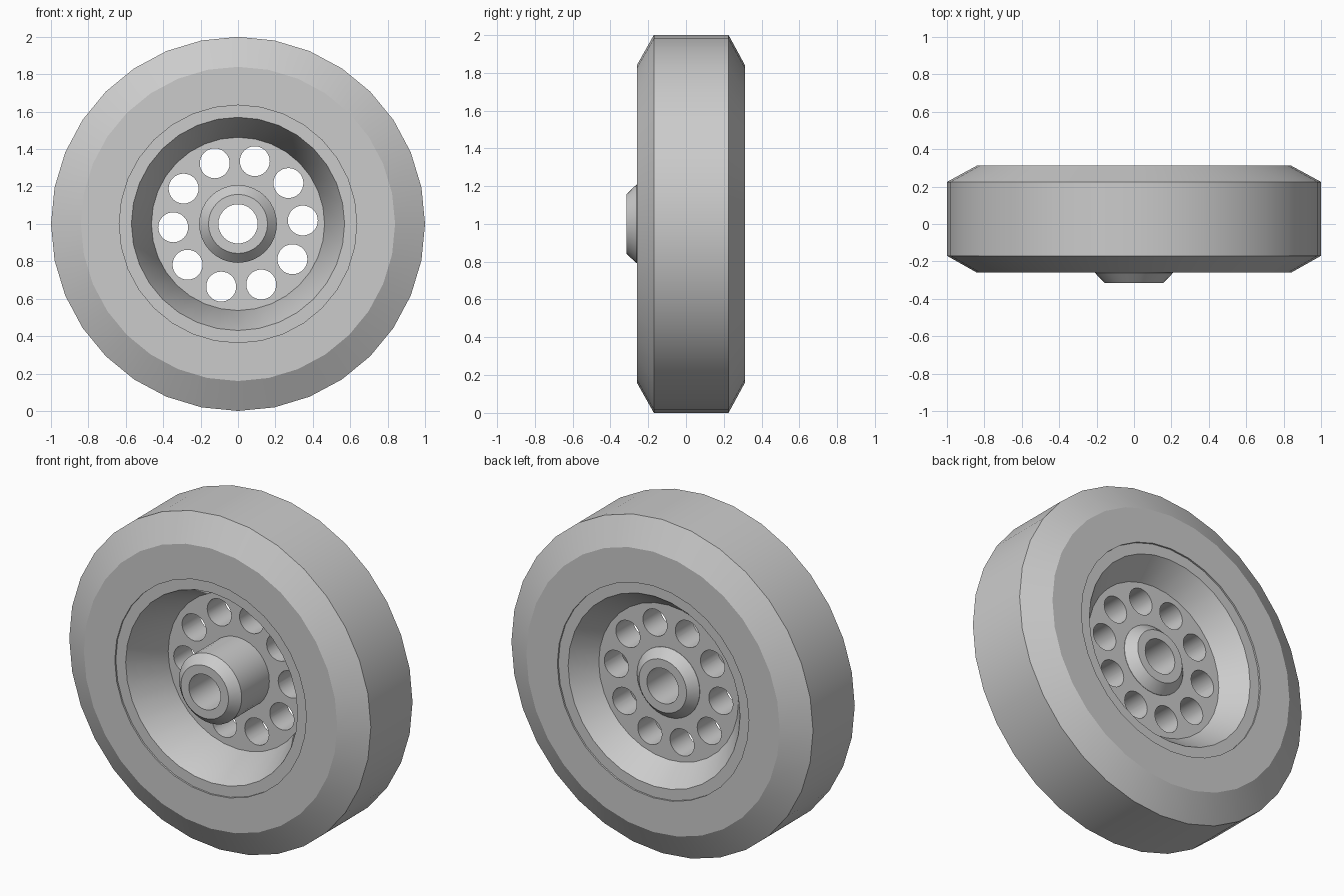
import bpy, bmesh
from math import cos, sin, pi, radians
from mathutils import Matrix, Vector

if "Cube" in bpy.data.objects:
    bpy.data.objects.remove(bpy.data.objects["Cube"])

SEGMENTS = 32
AXLE_Z = 1.0

grey = bpy.data.materials.new("plain grey")
grey.use_nodes = True
grey.diffuse_color = (0.6, 0.6, 0.6, 1)
bsdf = next(n for n in grey.node_tree.nodes if n.type == 'BSDF_PRINCIPLED')
bsdf.inputs["Base Color"].default_value = (0.6, 0.6, 0.6, 1)


def make_object(name, bm):
    bmesh.ops.recalc_face_normals(bm, faces=bm.faces)
    mesh = bpy.data.meshes.new(name)
    bm.to_mesh(mesh)
    bm.free()
    mesh.materials.append(grey)
    obj = bpy.data.objects.new(name, mesh)
    bpy.context.collection.objects.link(obj)
    return obj


def lathe(name, profile):
    """Spin a closed (radius, y) profile around the axle."""
    bm = bmesh.new()
    rings = []
    for i in range(SEGMENTS):
        a = 2 * pi * i / SEGMENTS
        rings.append([bm.verts.new((r * cos(a), y, AXLE_Z + r * sin(a)))
                      for r, y in profile])
    n = len(profile)
    for i in range(SEGMENTS):
        a, b = rings[i], rings[(i + 1) % SEGMENTS]
        for j in range(n):
            k = (j + 1) % n
            bm.faces.new((a[j], a[k], b[k], b[j]))
    return make_object(name, bm)


def smooth(obj):
    bpy.ops.object.select_all(action='DESELECT')
    obj.select_set(True)
    bpy.context.view_layer.objects.active = obj
    bpy.ops.object.shade_smooth_by_angle(angle=radians(25))


# Tyre with chamfered shoulders
tyre = lathe("tyre", [(0.635, -0.26), (0.84, -0.26), (1.0, -0.17),
                      (1.0, 0.225), (0.84, 0.312), (0.635, 0.312)])

# Rim, slightly recessed, tapering in to the web on both sides
rim = lathe("rim", [(0.637, -0.25), (0.57, -0.25), (0.463, 0.0),
                    (0.463, 0.165), (0.57, 0.302), (0.637, 0.302)])

# Hub with a through bore and chamfered ends
hub = lathe("hub", [(0.105, -0.315), (0.158, -0.315), (0.208, -0.262),
                    (0.208, 0.167), (0.158, 0.22), (0.105, 0.22)])

# Web disc between the hub and the rim
web = lathe("web_disc", [(0.18, 0.0), (0.48, 0.0), (0.48, 0.165), (0.18, 0.165)])

# Ring of ten lightening holes cut through the web
bm = bmesh.new()
for i in range(10):
    a = radians(3 + 36 * i)
    place = Matrix.Translation(Vector((0.347 * cos(a), 0.08, AXLE_Z + 0.347 * sin(a))))
    bmesh.ops.create_cone(bm, cap_ends=True, segments=SEGMENTS, radius1=0.08,
                          radius2=0.08, depth=0.5,
                          matrix=place @ Matrix.Rotation(pi / 2, 4, 'X'))
cutter = make_object("hole_cutter", bm)
cutter.hide_render = True

cut = web.modifiers.new("holes", 'BOOLEAN')
cut.operation = 'DIFFERENCE'
cut.solver = 'EXACT'
cut.object = cutter
bpy.context.view_layer.objects.active = web
bpy.ops.object.modifier_apply(modifier=cut.name)
bpy.data.objects.remove(cutter)

for part in (tyre, rim, hub, web):
    smooth(part)
